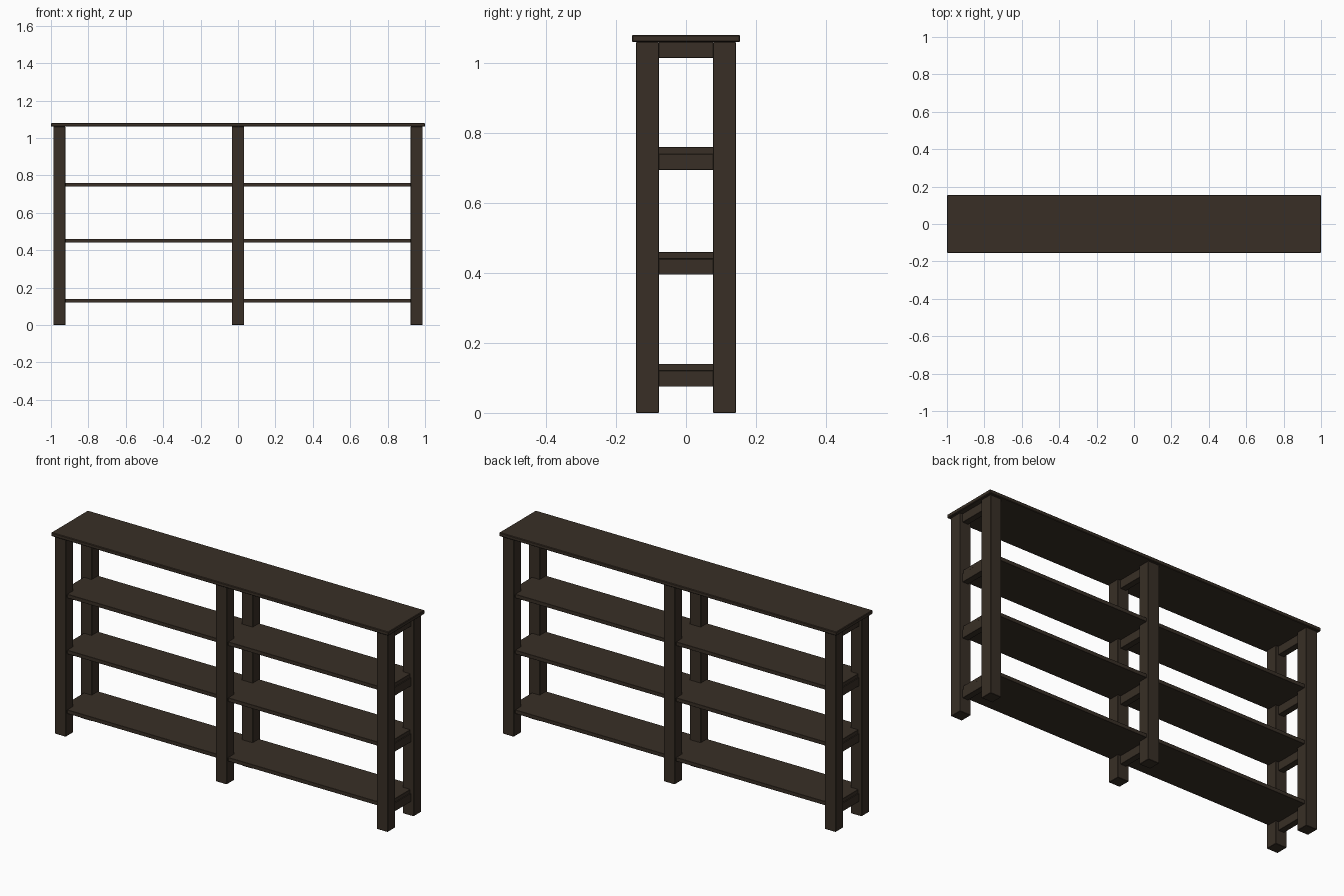
import bpy
import bmesh

cube = bpy.data.objects.get("Cube")
if cube:
    bpy.data.objects.remove(cube, do_unlink=True)

wood = bpy.data.materials.new("dark_brown_wood")
wood.use_nodes = True
COLOUR = (0.040, 0.028, 0.019, 1)
wood.diffuse_color = COLOUR
wood.node_tree.nodes["Principled BSDF"].inputs["Base Color"].default_value = COLOUR


def prism(name, outline, bottom, top, bevel=0.0015):
    """Extrude a flat xy outline from bottom to top, with slightly eased edges."""
    bm = bmesh.new()
    base = bm.faces.new([bm.verts.new((x, y, bottom)) for x, y in outline])
    ext = bmesh.ops.extrude_face_region(bm, geom=[base])
    verts = [v for v in ext["geom"] if isinstance(v, bmesh.types.BMVert)]
    bmesh.ops.translate(bm, verts=verts, vec=(0, 0, top - bottom))
    bmesh.ops.recalc_face_normals(bm, faces=bm.faces)
    mesh = bpy.data.meshes.new(name)
    bm.to_mesh(mesh)
    bm.free()
    mesh.materials.append(wood)
    obj = bpy.data.objects.new(name, mesh)
    bpy.context.collection.objects.link(obj)
    mod = obj.modifiers.new("eased_edges", "BEVEL")
    mod.width = bevel
    mod.segments = 1
    return obj


def rect(cx, cy, hx, hy):
    return [(cx - hx, cy - hy), (cx + hx, cy - hy), (cx + hx, cy + hy), (cx - hx, cy + hy)]


LEG = 0.0325                 # half the post width
LEG_Y = 0.11                 # post centre, front and back
GAP = LEG_Y - LEG            # half the space between front and back posts
FRAMES = {"right": -0.955, "middle": 0, "left": 0.955}
UNDERSIDE = 1.06             # bottom of the top board
SHELVES = {"lower": 0.12, "centre": 0.44, "upper": 0.74}

# Three frames, each a pair of posts joined by narrow cross rails
for side, x in FRAMES.items():
    for end, y in (("front", -LEG_Y), ("back", LEG_Y)):
        prism(f"{side}_{end}_leg", rect(x, y, LEG, LEG), 0, UNDERSIDE)
    for level, z in {**SHELVES, "top": UNDERSIDE}.items():
        prism(f"{side}_{level}_rail", rect(x, 0, 0.0165, GAP), z - 0.045, z, 0.0008)

# Shelves, notched around the posts: one quarter of the outline, mirrored twice
inner = FRAMES["left"] - LEG
quarter = [(LEG, GAP), (LEG, 0.13), (inner, 0.13), (inner, GAP), (0.968, GAP)]
half = quarter + [(x, -y) for x, y in reversed(quarter)]
outline = half + [(-x, y) for x, y in reversed(half)]
for level, z in SHELVES.items():
    prism(f"{level}_shelf", outline, z, z + 0.02, 0.0008)

# Overhanging top board
prism("top_board", rect(0, 0, 1, 0.155), UNDERSIDE, 1.08, 0.003)
